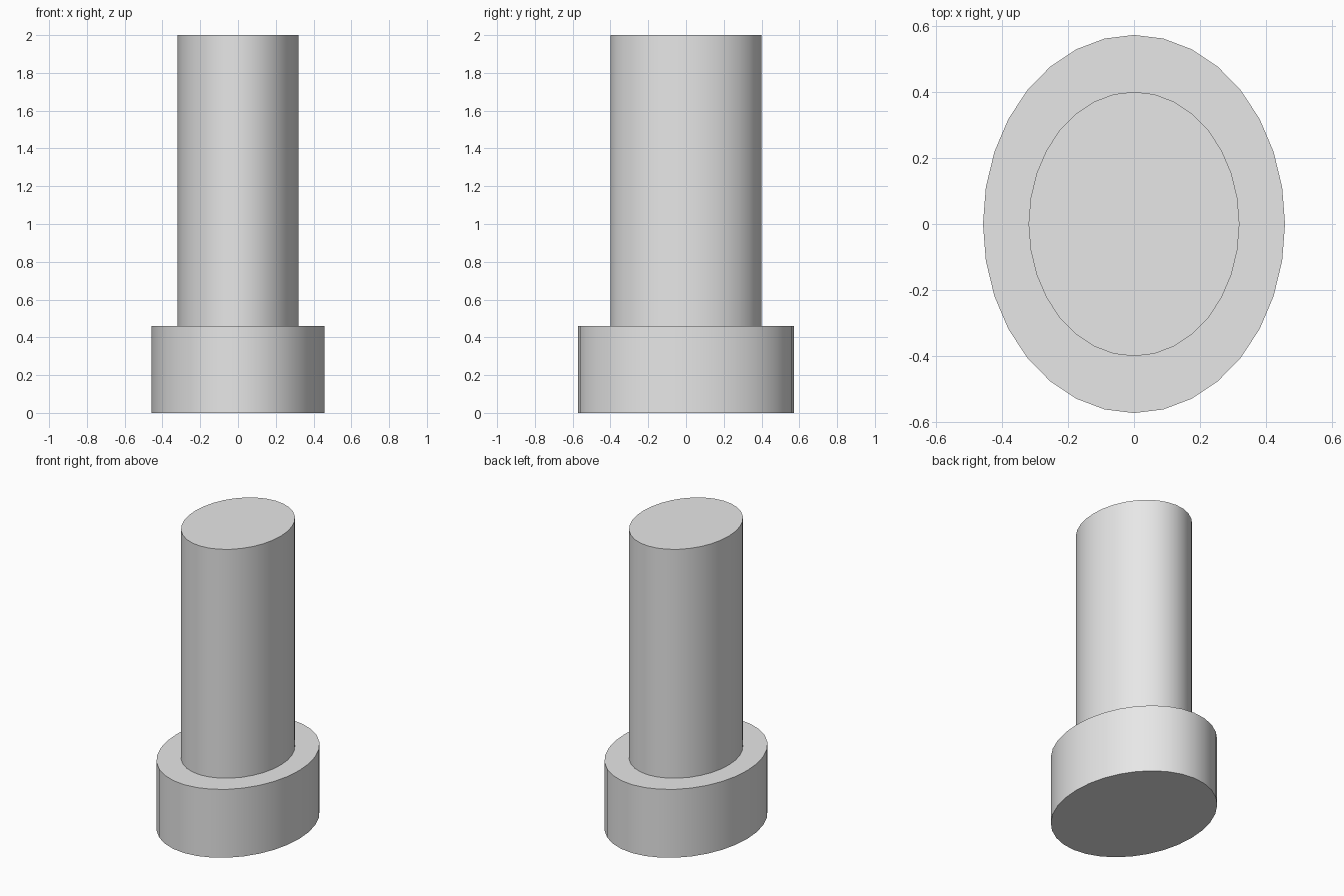
import bpy

cube = bpy.data.objects.get("Cube")
if cube:
    bpy.data.objects.remove(cube, do_unlink=True)

grey = bpy.data.materials.new("light_grey")
grey.use_nodes = True
colour = (0.8, 0.8, 0.8, 1)
grey.diffuse_color = colour
grey.node_tree.nodes["Principled BSDF"].inputs["Base Color"].default_value = colour


def oval_cylinder(name, rx, ry, bottom, top):
    """Upright cylinder with an oval section between two heights."""
    bpy.ops.mesh.primitive_cylinder_add(
        vertices=32, radius=1, depth=1, location=(0, 0, (bottom + top) / 2))
    obj = bpy.context.object
    obj.name = name
    obj.scale = (rx, ry, top - bottom)
    bpy.ops.object.transform_apply(location=False, rotation=False, scale=True)
    obj.data.materials.append(grey)
    bpy.ops.object.shade_smooth_by_angle()
    return obj


# Wide foot and the tall shaft standing on it
oval_cylinder("base", 0.457, 0.572, 0, 0.46)
oval_cylinder("shaft", 0.319, 0.4, 0.46, 2)
